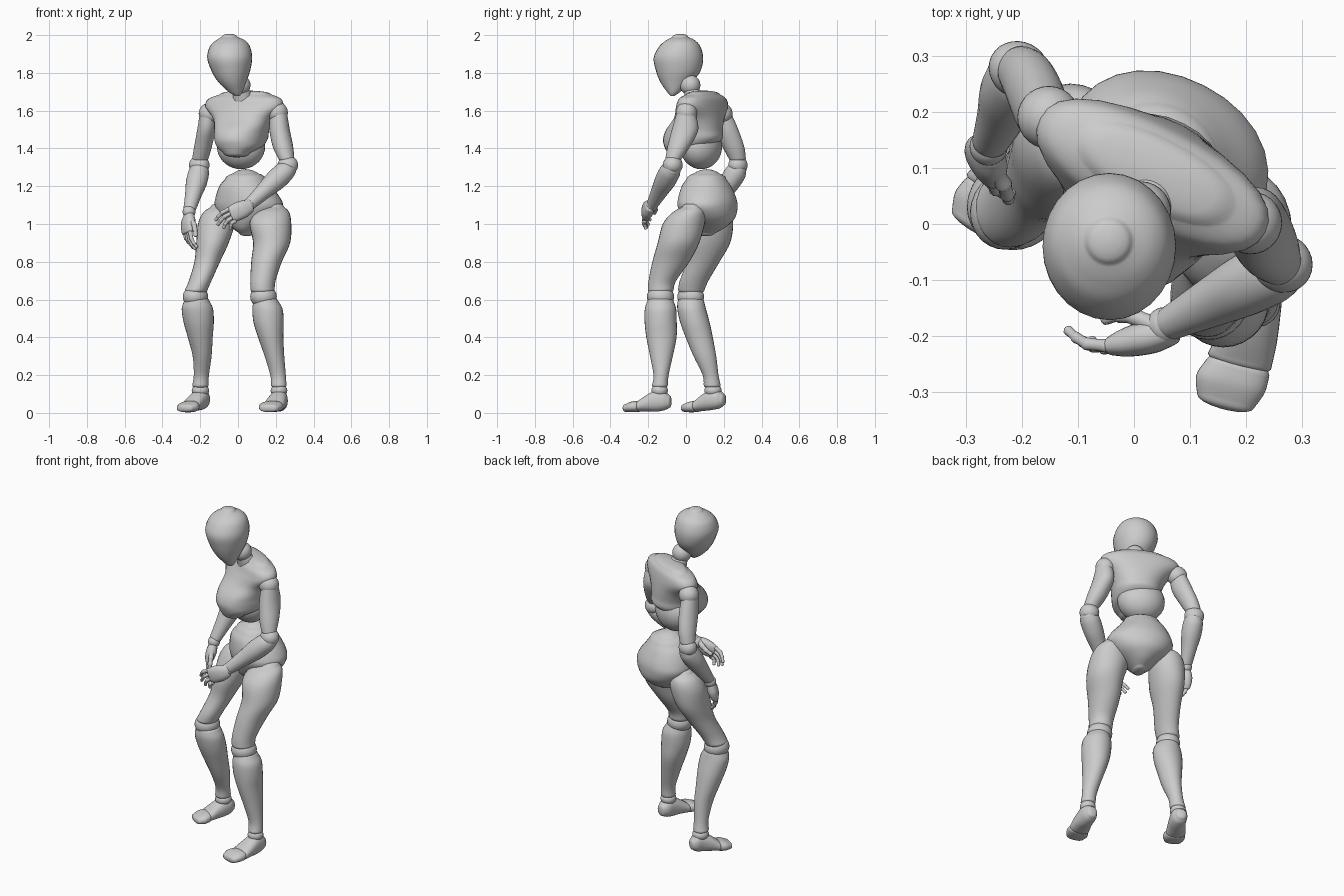
import bpy, bmesh, math
from mathutils import Vector as V

YAW = math.radians(-27)
SIDE = (math.cos(YAW), math.sin(YAW), 0)   # torso sideways axis


def finish(name, bm):
    bmesh.ops.recalc_face_normals(bm, faces=bm.faces)
    me = bpy.data.meshes.new(name)
    bm.to_mesh(me)
    bm.free()
    ob = bpy.data.objects.new(name, me)
    bpy.context.collection.objects.link(ob)
    for f in me.polygons:
        f.use_smooth = True
    return ob


def spline(st, sub=5):
    out = []
    for i in range(len(st) - 1):
        a, b, c, d = (st[max(i - 1, 0)], st[i], st[i + 1], st[min(i + 2, len(st) - 1)])
        for k in range(sub):
            t = k / sub
            out.append([.5 * (2*q + (r-p)*t + (2*p-5*q+4*r-s)*t*t + (3*q-p-3*r+s)*t**3)
                        for p, q, r, s in zip(a, b, c, d)])
    return out + [list(st[-1])]


def loft(name, st, n=(0, 0, 1), u=(1, 0, 0), p=2.0, dome=.4, seg=28):
    """Skin through (x, y, z, half width, half depth) sections with domed ends."""
    n = V(n).normalized()
    u = V(u)
    u = (u - n * u.dot(n)).normalized()
    v = n.cross(u)
    rings = spline(st)
    sgn = 1 if (V(st[-1][:3]) - V(st[0][:3])).dot(n) > 0 else -1

    def cap(r, s):
        out = []
        for k in (1, 2, 3, 4):
            a = k * math.pi / 8.6
            c = V(r[:3]) + n * (s * dome * min(r[3], r[4]) * math.sin(a))
            out.append([*c, r[3] * math.cos(a), r[4] * math.cos(a)])
        return out
    rings = cap(rings[0], -sgn)[::-1] + rings + cap(rings[-1], sgn)
    bm = bmesh.new()
    prev = first = None
    for r in rings:
        ring = []
        for k in range(seg):
            a = 2 * math.pi * k / seg
            ca, sa = math.cos(a), math.sin(a)
            q = (abs(ca)**p + abs(sa)**p) ** (-1 / p)
            ring.append(bm.verts.new(V(r[:3]) + u * (max(r[3], .002) * q * ca)
                                     + v * (max(r[4], .002) * q * sa)))
        if prev:
            for k in range(seg):
                bm.faces.new((prev[k], prev[k-1], ring[k-1], ring[k]))
        first = first or ring
        prev = ring
    bm.faces.new(first)
    bm.faces.new(prev)
    return finish(name, bm)


def ball(name, c, r):
    r = r if isinstance(r, tuple) else (r, r, r)
    bm = bmesh.new()
    bmesh.ops.create_uvsphere(bm, u_segments=28, v_segments=18, radius=1)
    for q in bm.verts:
        x, y, z = q.co.x * r[0], q.co.y * r[1], q.co.z * r[2]
        q.co = V(c) + V(SIDE) * x + V((-SIDE[1], SIDE[0], 0)) * y + V((0, 0, z))
    return finish(name, bm)


def limb(name, p0, p1, prof, u=(0, 0, 1), p=2.0, dome=.5, seg=24):
    """Straight tapered part; prof = (t, half width, half depth)."""
    p0, p1 = V(p0), V(p1)
    return loft(name, [[*p0.lerp(p1, t), a, b] for t, a, b in prof], p1 - p0, u, p, dome, seg)


def finger(name, pts, r):
    for i in range(len(pts) - 1):
        k = r * (1 - .12 * i)
        limb(f"{name}_{i+1}", pts[i], pts[i+1],
             [(0, k, k), (.5, k*.88, k*.88), (1, k*.95, k*.95)], (.3, .5, .8), 2, .8, 10)


# head and neck
loft("head", [(-.045, -.03, 1.99, .042, .042), (-.04, -.029, 1.972, .077, .077),
              (-.043, -.033, 1.94, .106, .109), (-.044, -.04, 1.88, .119, .131),
              (-.038, -.041, 1.81, .102, .118), (-.03, -.052, 1.75, .073, .083),
              (-.013, -.065, 1.70, .037, .036), (-.005, -.07, 1.683, .018, .016)])
ball("neck_ball", (.012, .022, 1.735), .054)
loft("neck", [(.03, .06, 1.64, .06, .06), (.02, .035, 1.70, .046, .046)])

# torso
loft("chest", [(.04, .09, 1.685, .15, .062), (.036, .088, 1.662, .21, .082),
               (.032, .085, 1.62, .222, .096), (.028, .07, 1.56, .165, .118),
               (.02, .045, 1.50, .14, .147), (.016, .035, 1.45, .131, .157),
               (.008, .012, 1.41, .115, .125), (-.008, -.03, 1.375, .068, .065)],
     u=SIDE, p=2.3, dome=.35)
ball("abdomen", (.016, .08, 1.41), (.133, .105, .12))
ball("waist_ball", (.04, .11, 1.175), .115)
loft("pelvis", [(.04, .108, 1.235, .11, .105), (.038, .108, 1.2, .138, .127),
                (.052, .112, 1.14, .175, .145), (.058, .115, 1.09, .186, .148),
                (.055, .12, 1.03, .145, .135), (.05, .11, .98, .075, .1),
                (.048, .1, .95, .035, .055)], u=SIDE, p=2.1)

# legs
loft("left_thigh", [(.185, .035, 1.09, .06, .055), (.18, .015, 1.06, .092, .088),
                    (.172, -.012, 1.0, .11, .111), (.178, -.04, .9, .098, .11),
                    (.151, -.08, .8, .081, .098), (.132, -.125, .7, .067, .073),
                    (.13, -.134, .65, .064, .068)])
loft("right_thigh", [(-.095, .155, 1.09, .05, .05), (-.105, .155, 1.06, .08, .085),
                     (-.115, .145, 1.0, .097, .105), (-.135, .122, .9, .086, .112),
                     (-.163, .09, .8, .068, .088), (-.2, .043, .7, .06, .076),
                     (-.222, .028, .65, .06, .07)])
ball("left_knee", (.135, -.135, .615), (.07, .072, .062))
ball("right_knee", (-.225, .025, .615), (.066, .072, .06))
loft("left_shin", [(.148, -.135, .59, .066, .07), (.156, -.135, .55, .08, .083),
                   (.162, -.134, .48, .08, .085), (.173, -.13, .4, .067, .08),
                   (.193, -.13, .3, .052, .06), (.212, -.132, .2, .041, .04),
                   (.216, -.138, .145, .041, .042)])
loft("right_shin", [(-.218, .026, .59, .068, .07), (-.215, .03, .55, .083, .076),
                    (-.208, .047, .48, .08, .078), (-.2, .07, .4, .066, .072),
                    (-.19, .1, .3, .05, .06), (-.194, .13, .2, .04, .042),
                    (-.199, .139, .145, .043, .045)])
ball("left_ankle", (.217, -.14, .118), (.044, .044, .036))
ball("right_ankle", (-.199, .143, .118), (.046, .046, .036))

# feet
LF, RF = (-.25, -.97, 0), (-.5, -.87, 0)
loft("left_foot", [(.228, -.09, .06, .03, .034), (.223, -.115, .064, .042, .05),
                   (.215, -.155, .064, .047, .057), (.203, -.2, .053, .053, .046),
                   (.188, -.245, .037, .058, .031)], LF, (1, 0, 0), 2.3)
loft("left_toes", [(.185, -.256, .034, .058, .029), (.172, -.285, .032, .063, .028),
                   (.163, -.316, .026, .052, .021)], LF, (1, 0, 0), 2.5, .7)
loft("right_foot", [(-.178, .195, .07, .03, .032), (-.185, .175, .072, .042, .048),
                    (-.2, .14, .07, .046, .054), (-.225, .1, .057, .05, .046),
                    (-.25, .062, .038, .055, .031)], RF, (1, 0, 0), 2.3)
loft("right_toes", [(-.253, .052, .034, .056, .03), (-.266, .026, .031, .061, .028),
                    (-.281, 0, .026, .05, .021)], RF, (1, 0, 0), 2.5, .7)

# arms
ball("left_shoulder", (.208, .002, 1.59), .056)
ball("right_shoulder", (-.152, .19, 1.585), .056)
loft("left_upper_arm", [(.215, 0, 1.585, .045, .05), (.22, -.005, 1.5, .054, .07),
                        (.238, -.038, 1.41, .054, .06), (.256, -.066, 1.345, .042, .043)])
loft("right_upper_arm", [(-.16, .19, 1.585, .042, .05), (-.168, .212, 1.5, .048, .065),
                         (-.185, .25, 1.41, .047, .058), (-.2, .272, 1.345, .043, .045)])
ball("left_elbow", (.264, -.07, 1.312), (.055, .052, .05))
ball("right_elbow", (-.205, .275, 1.312), (.055, .05, .05))
FORE = [(0, .045, .045), (.12, .054, .056), (.35, .056, .055), (.65, .044, .044), (1, .033, .03)]
limb("left_forearm", (.272, -.072, 1.3), (.062, -.178, 1.105), FORE)
limb("right_forearm", (-.2, .28, 1.3), (-.256, .145, 1.08), FORE, (1, 0, 0))
ball("left_wrist", (.055, -.182, 1.1), .034)
ball("right_wrist", (-.259, .138, 1.065), .034)

# hands
PALM = [(0, .034, .024), (.35, .046, .03), (.75, .047, .026), (1, .042, .018)]
limb("left_palm", (.065, -.192, 1.095), (-.035, -.217, 1.052), PALM, (-.3, 0, 1), 2.4)
limb("right_palm", (-.26, .132, 1.045), (-.268, .098, .955), PALM, (.5, -.85, 0), 2.4)

# four fingers and a thumb on each hand
tips = [(-.117, -.19, 1.022), (-.105, -.2, .998), (-.075, -.208, .982), (-.04, -.213, .978)]
for i, tip in enumerate(tips):
    base = V((-.05 + .011 * i, -.217, 1.078 - .021 * i))
    a = base.lerp(V(tip), .42) + V((-.006, -.008, .006))
    b = base.lerp(V(tip), .74) + V((-.004, -.005, .004))
    finger(f"left_finger_{i+1}", [base, a, b, V(tip)], .0125)
    o = .029 - .0195 * i
    base = V((-.267 + .5 * o, .097 - .85 * o, .955))
    drop = (.076, .085, .08, .066)[i]
    finger(f"right_finger_{i+1}", [base, base + V((.006, -.012, -drop * .45)),
                                   base + V((.02, -.018, -drop * .78)),
                                   base + V((.034, -.018, -drop))], .012)
finger("left_thumb", [(.035, -.18, 1.105), (0, -.165, 1.09), (-.028, -.162, 1.074),
                      (-.05, -.168, 1.06)], .017)
finger("right_thumb", [(-.25, .1, 1.025), (-.232, .07, .995), (-.226, .052, .965),
                       (-.224, .045, .94)], .016)
